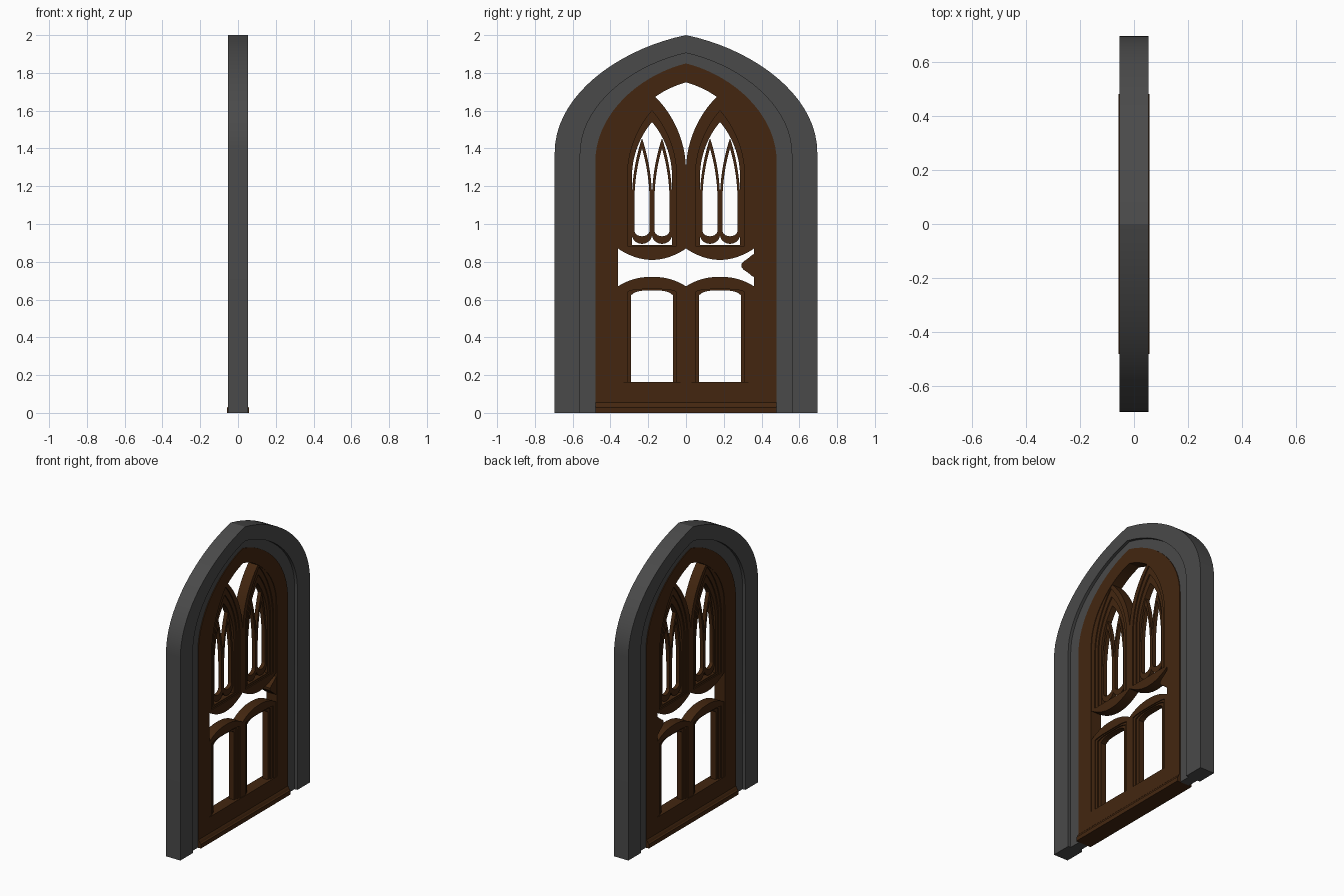
import bpy, bmesh, math
from mathutils import Matrix

if "Cube" in bpy.data.objects:
    bpy.data.objects.remove(bpy.data.objects["Cube"])


def material(name, rgb):
    m = bpy.data.materials.new(name)
    m.diffuse_color = (*rgb, 1)
    m.use_nodes = True
    m.node_tree.nodes["Principled BSDF"].inputs["Base Color"].default_value = m.diffuse_color
    return m


STONE = material("grey_stone", (0.068, 0.068, 0.068))
WOOD = material("dark_brown_wood", (0.056, 0.0195, 0.0050))
SIDE = Matrix(((0, 0, 1, 0), (1, 0, 0, 0), (0, 1, 0, 0), (0, 0, 0, 1)))   # drawn in y-z, thick in x
ALONG = Matrix(((1, 0, 0, 0), (0, 0, -1, 0), (0, 1, 0, 0), (0, 0, 0, 1)))  # drawn in x-z, long in y


def plate(name, loops, half, mat, frame=SIDE):
    """Filled outline (later loops are holes) extruded both ways by half."""
    cu = bpy.data.curves.new(name, 'CURVE')
    cu.dimensions, cu.fill_mode, cu.extrude = '2D', 'BOTH', half
    for pts in loops:
        sp = cu.splines.new('POLY')
        sp.points.add(len(pts) - 1)
        for p, (a, b) in zip(sp.points, pts):
            p.co = (a, b, 0, 1)
        sp.use_cyclic_u = True
    tmp = bpy.data.objects.new(name, cu)
    bpy.context.collection.objects.link(tmp)
    dg = bpy.context.evaluated_depsgraph_get()
    me = bpy.data.meshes.new_from_object(tmp.evaluated_get(dg))
    bpy.data.objects.remove(tmp)
    bm = bmesh.new()
    bm.from_mesh(me)
    bmesh.ops.remove_doubles(bm, verts=bm.verts, dist=1e-5)
    bmesh.ops.transform(bm, matrix=frame, verts=bm.verts)
    bmesh.ops.recalc_face_normals(bm, faces=bm.faces)
    bm.to_mesh(me)
    bm.free()
    me.materials.clear()
    me.materials.append(mat)
    ob = bpy.data.objects.new(name, me)
    bpy.context.collection.objects.link(ob)
    bpy.ops.object.select_all(action='DESELECT')
    ob.select_set(True)
    bpy.context.view_layer.objects.active = ob
    bpy.ops.object.shade_smooth_by_angle(angle=math.radians(25))
    return ob


def half_arch(w, zs, za, n=18):
    """Right half of a pointed arch, from springing to apex."""
    h, pts = za - zs, []
    r = (h * h + w * w) / (2 * w)
    for i in range(n + 1):
        t = i / n
        if h < 1.3 * w:      # broad arch: flattened shoulders
            u = 1 - t
            y = w * (u**3 + 3*u*u*t + 1.56*u*t*t)
            z = h * (1.44*u*u*t + 2.64*u*t*t + t**3)
        else:                # lancet arch: circle arc
            a = t * math.asin(h / r)
            y, z = w - r + r * math.cos(a), r * math.sin(a)
        pts.append((y, zs + z))
    return pts


def arch(c, w, z0, zs, za, round_foot=0):
    """Closed arch outline centred on y = c."""
    right = half_arch(w, zs, za)
    if round_foot:
        foot = [(w * math.sin(a), z0 + round_foot * (1 - math.cos(a)))
                for a in [i * math.pi / 16 for i in range(9)]]
        right = foot + right
    else:
        right = [(w, z0)] + right
    left = [(-y, z) for y, z in reversed(right)]
    return [(c + y, z) for y, z in right + left[1:(-1 if round_foot else None)]]


def band(outer, inner):
    """Open-footed arch band from two arch outlines."""
    return [outer + inner[::-1]]


# Stone surround: outer band and recessed inner band
A = arch(0, 0.695, 0, 1.38, 2.0)
B = arch(0, 0.56, 0, 1.37, 1.905)
C = arch(0, 0.48, 0, 1.33, 1.85)
plate("stone_outer_arch", band(A, B), 0.054, STONE)
plate("stone_inner_arch", band(B, C), 0.034, STONE)

# Door stiles, arch and bottom rail, with moulded sill
plate("door_frame", [C, arch(0, 0.36, 0.163, 1.33, 1.75)], 0.039, WOOD)
sill = [(0.057, 0), (0.057, 0.028), (0.050, 0.034), (0.046, 0.046), (0.038, 0.055)]
plate("door_sill", [sill + [(-x, z) for x, z in reversed(sill)]], 0.48, WOOD, ALONG)

for s, side in ((-1, "left"), (1, "right")):
    c = 0.18 * s
    # Window panel: inner arc, shoulder hidden in the stile, curved foot
    outline = [(0.18 - y, z) for y, z in half_arch(0.18, 1.28, 1.69)]
    outline += [(0.25, 1.67), (0.36, 1.56), (0.42, 1.35), (0.42, 0.87)]
    outline += [(0.36 * (1 - i / 16), 0.81 + 0.06 * (i / 8 - 1) ** 2) for i in range(17)]
    outline = [(s * y, z) for y, z in outline]
    hole = arch(c, 0.152, 0.878, 1.25, 1.655)
    plate(side + "_window_panel", [outline, hole], 0.035, WOOD)
    # Stepped window mouldings
    steps = [(0.152, 0.878, 1.655), (0.130, 0.884, 1.60), (0.106, 0.89, 1.54)]
    for k, depth in ((0, 0.028), (1, 0.020)):
        (w0, b0, a0), (w1, b1, a1) = steps[k], steps[k + 1]
        plate(f"{side}_window_moulding_{k + 1}",
              [arch(c, w0 + 0.003, b0 - 0.003, 1.25, a0 + 0.005),
               arch(c, w1, b1, 1.25, a1)], depth, WOOD)
    # Twin lancet tracery
    for d in (-0.053, 0.053):
        plate(side + "_lancet",
              [arch(c + d, 0.0535, 0.895, 1.12, 1.455, 0.05),
               arch(c + d, 0.040, 0.935, 1.12, 1.40, 0.03)], 0.013, WOOD)

    # Lower panel with curved head
    head = [(0.36 * i / 16, 0.72 - 0.05 * abs(i / 8 - 1) ** 2.3) for i in range(17)]
    outline = [(s * y, z) for y, z in [(0, 0.12)] + head + [(0.42, 0.67), (0.42, 0.12)]]

    def opening(w, top, drop):
        arc = [(c + w * (1 - i / 8), top - drop * abs(i / 8 - 1) ** 4) for i in range(17)]
        return [(c - w, 0.163), (c + w, 0.163)] + arc

    plate(side + "_lower_panel", [outline, opening(0.150, 0.662, 0.01)], 0.035, WOOD)
    sizes = [(0.150, 0.662, 0.01), (0.131, 0.655, 0.015), (0.111, 0.648, 0.025)]
    for k, depth in ((0, 0.028), (1, 0.020)):
        w0, t0, d0 = sizes[k]
        rim = [(y, z if z > 0.2 else 0.14) for y, z in opening(w0 + 0.003, t0 + 0.003, d0)]
        plate(f"{side}_lower_moulding_{k + 1}", [rim, opening(*sizes[k + 1])], depth, WOOD)

# Lock plate projecting into the middle gap
lock = [(0.365, 0.845), (0.345, 0.832), (0.325, 0.815), (0.305, 0.802), (0.293, 0.788)]
plate("lock_plate", [lock + [(y, 1.56 - z) for y, z in reversed(lock)]], 0.037, WOOD)
